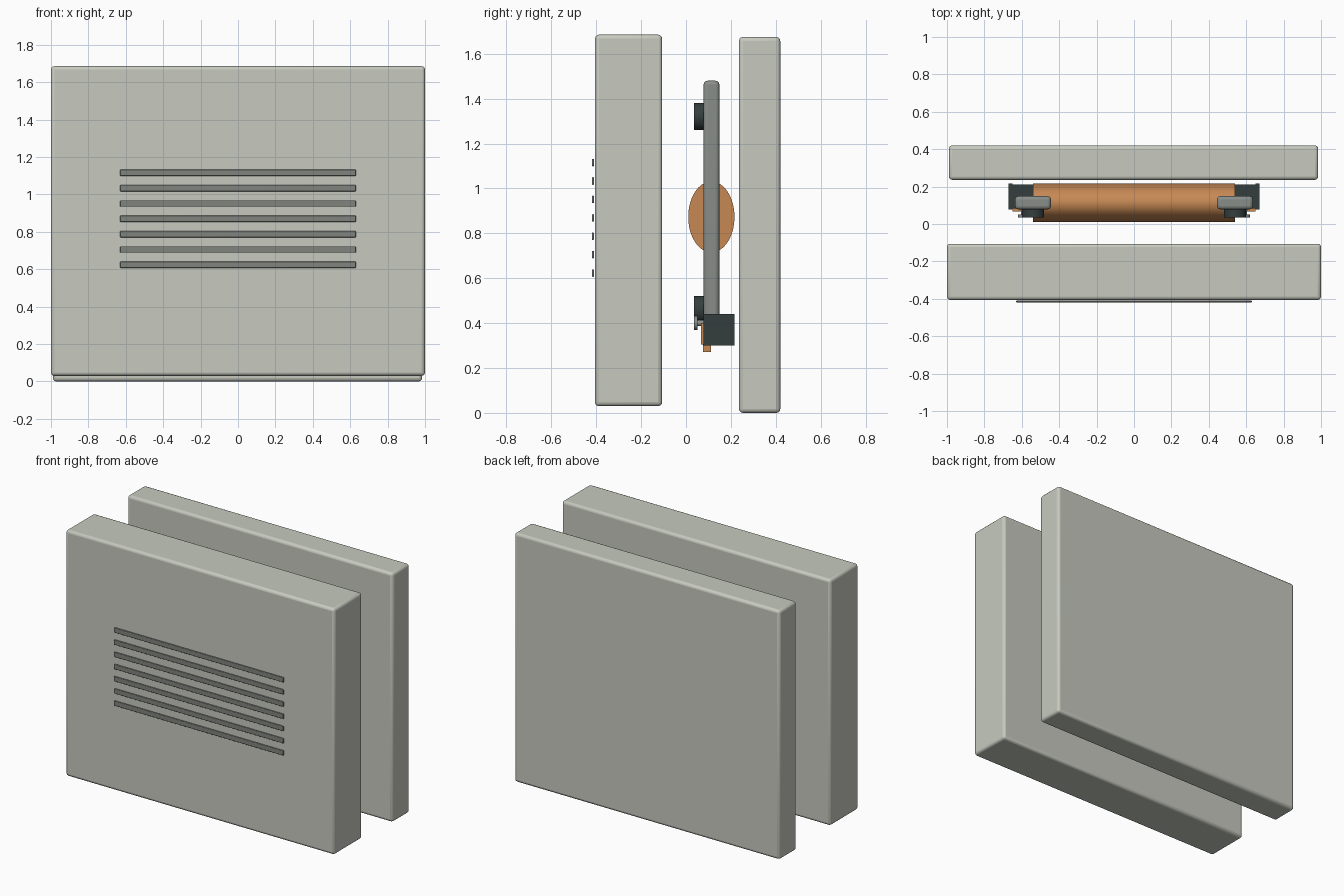
import bpy
from math import radians

cube = bpy.data.objects.get("Cube")
if cube:
    bpy.data.objects.remove(cube, do_unlink=True)


def material(name, rgb):
    m = bpy.data.materials.new(name)
    m.use_nodes = True
    colour = (*rgb, 1.0)
    m.diffuse_color = colour
    m.node_tree.nodes["Principled BSDF"].inputs["Base Color"].default_value = colour
    return m


casing = material("warm light grey", (0.57, 0.59, 0.52))
slot_grey = material("slot grey", (0.22, 0.23, 0.21))
steel = material("steel grey", (0.25, 0.27, 0.25))
dark = material("dark plastic", (0.036, 0.048, 0.048))
copper = material("copper", (0.57, 0.25, 0.09))


def finish(name, mat, bevel=0, segments=3):
    """Name the active object, colour it, round its edges and shade it."""
    ob = bpy.context.object
    ob.name = name
    ob.data.materials.append(mat)
    bpy.ops.object.transform_apply(location=False, rotation=True, scale=True)
    if bevel:
        mod = ob.modifiers.new("rounded edges", "BEVEL")
        mod.width = bevel
        mod.segments = segments
    bpy.ops.object.shade_smooth_by_angle(angle=radians(35))
    return ob


def box(name, mat, x, y, z, bevel=0):
    """Box from (low, high) ranges on each axis."""
    ranges = (x, y, z)
    bpy.ops.mesh.primitive_cube_add(size=1, location=[(a + b) / 2 for a, b in ranges])
    bpy.context.object.scale = [b - a for a, b in ranges]
    return finish(name, mat, bevel)


def disc(name, mat, x, z, radius, y0, y1):
    """Cylinder lying along the y axis."""
    bpy.ops.mesh.primitive_cylinder_add(
        vertices=32, radius=radius, depth=y1 - y0,
        location=(x, (y0 + y1) / 2, z), rotation=(radians(90), 0, 0))
    return finish(name, mat)


# Outer shells
box("front_cover", casing, (-1, 1), (-0.406, -0.106), (0.03, 1.685), 0.018)
box("back_plate", casing, (-0.99, 0.985), (0.236, 0.42), (0, 1.675), 0.018)

# Sound slots on the cover
for i in range(7):
    z = 0.623 + i * 0.082
    box(f"sound_slot_{i + 1}", slot_grey, (-0.63, 0.63), (-0.419, -0.410),
        (z - 0.017, z + 0.017), 0.004)

# Solenoid coil: an oval cylinder running across
bpy.ops.mesh.primitive_cylinder_add(
    vertices=64, radius=1, depth=1.08, location=(0, 0.113, 0.873), rotation=(0, radians(90), 0))
bpy.context.object.scale = (0.158, 0.103, 1)
finish("solenoid_coil", copper)

# Chime bars and their grommets on each side
for side, s in (("right", -1), ("left", 1)):
    x = s * 0.54
    box(f"{side}_chime_bar", steel, (x - 0.096, x + 0.096), (0.078, 0.149), (0.31, 1.48), 0.018)
    for level, z in (("lower", 0.46), ("upper", 1.32)):
        disc(f"{side}_{level}_grommet", dark, x, z, 0.06, 0.035, 0.08)

# Terminal block with end caps
box("terminal_block", dark, (-0.65, 0.65), (0.082, 0.212), (0.305, 0.435))
for side, s in (("right", -1), ("left", 1)):
    box(f"{side}_end_cap", dark, (s * 0.66 - 0.01, s * 0.66 + 0.01), (0.078, 0.216), (0.3, 0.44))

# Terminals: copper tab, prong and screw
for name, x in (("right", -0.59), ("middle", 0), ("left", 0.59)):
    box(f"{name}_terminal_tab", copper, (x - 0.06, x + 0.06), (0.067, 0.082), (0.305, 0.40))
    box(f"{name}_terminal_prong", copper, (x - 0.02, x + 0.02), (0.075, 0.112), (0.272, 0.31))
    disc(f"{name}_screw_head", steel, x, 0.40, 0.031, 0.035, 0.052)
    disc(f"{name}_screw_shank", steel, x, 0.40, 0.014, 0.05, 0.085)
